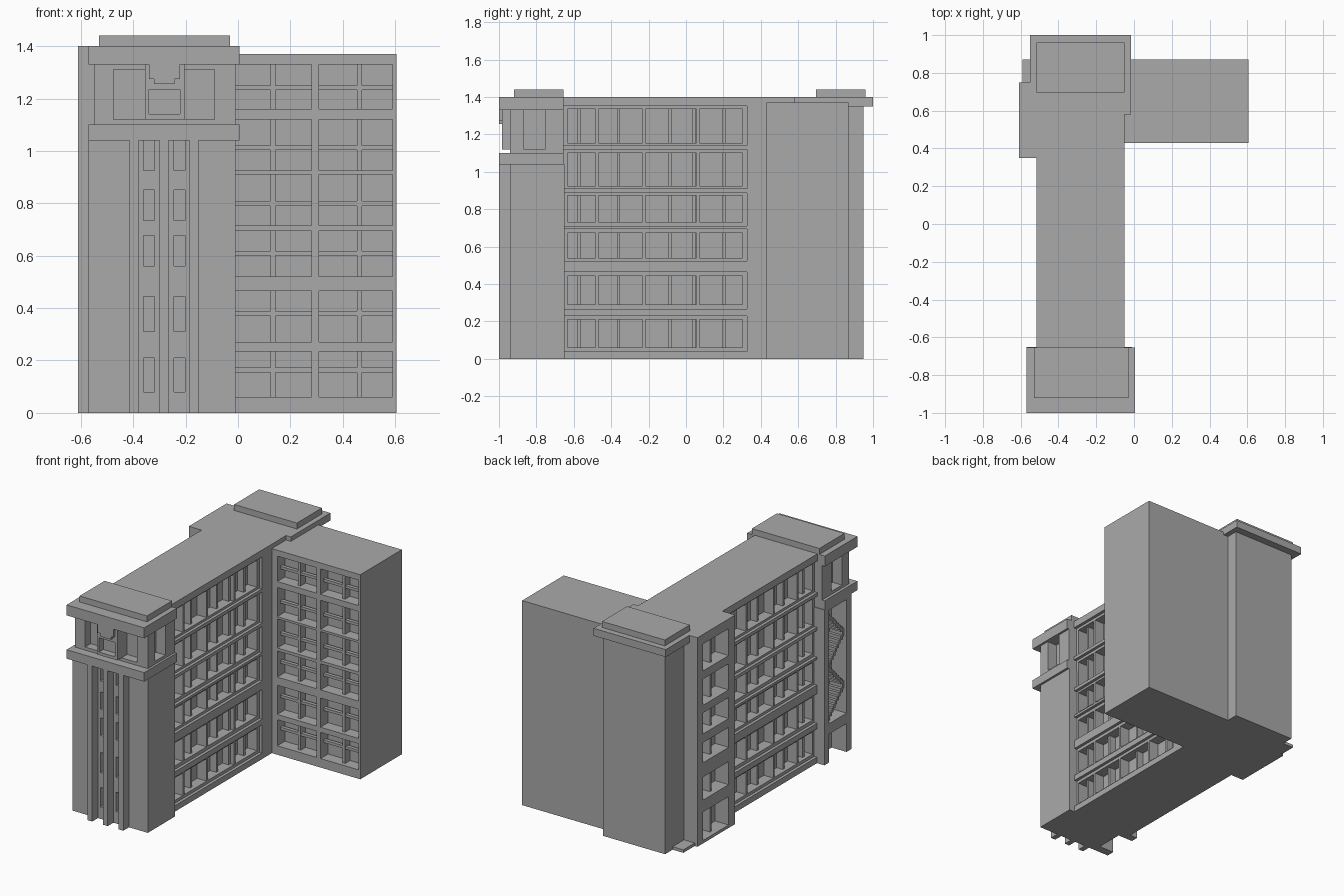
import bpy, bmesh
from mathutils import Vector

if "Cube" in bpy.data.objects:
    bpy.data.objects.remove(bpy.data.objects["Cube"])

grey = bpy.data.materials.new("concrete_grey")
grey.use_nodes = True
COLOUR = (0.40, 0.40, 0.40, 1)
grey.diffuse_color = COLOUR
grey.node_tree.nodes["Principled BSDF"].inputs["Base Color"].default_value = COLOUR


def build(name, boxes):
    """One object from boxes given as (x0, x1, y0, y1, z0, z1)."""
    bm = bmesh.new()
    for b in boxes:
        lo, hi = Vector(b[0::2]), Vector(b[1::2])
        cube = bmesh.ops.create_cube(bm, size=1)["verts"]
        for v in cube:
            v.co = (lo + hi) / 2 + v.co * (hi - lo)
    mesh = bpy.data.meshes.new(name)
    bm.to_mesh(mesh)
    bm.free()
    mesh.materials.append(grey)
    obj = bpy.data.objects.new(name, mesh)
    bpy.context.collection.objects.link(obj)
    return obj


def gaps(spans, lo, hi):
    """The solid stretches left between openings."""
    edges = [lo] + [e for s in spans for e in s] + [hi]
    return [(a, b) for a, b in zip(edges[0::2], edges[1::2]) if b - a > 1e-4]


def layer(axis, face, out, u, z, d0, d1):
    """Box on a wall: u along it, d measured inward from its face."""
    a, b = sorted((face - out * d0, face - out * d1))
    return (a, b, *u, *z) if axis == "x" else (*u, a, b, *z)


def facade(name, axis, face, out, urange, zrange, cols, rows, depth, posts=(), rails=()):
    """Wall layer pierced by a grid of openings, with set-back posts and rails."""
    boxes = [layer(axis, face, out, u, zrange, 0, depth) for u in gaps(cols, *urange)]
    for u in cols:
        boxes += [layer(axis, face, out, u, z, 0, depth) for z in gaps(rows, *zrange)]
        boxes += [layer(axis, face, out, u, (z, z + 0.018), depth * 0.4, depth * 0.7) for z in rails]
    for p in posts:
        boxes.append(layer(axis, face, out, (p, p + 0.018), zrange, depth * 0.35, depth))
    return build(name, boxes)


# Main slab: solid core, balcony walls both sides, projecting ledges
ROWS = [(.06, .21), (.29, .444), (.54, .674), (.733, .874), (.925, 1.10), (1.155, 1.335)]
BAYS = [(-.634, -.484), (-.468, -.232), (-.217, .056), (.072, .302)]
POSTS = (-.58, -.37, -.095, .036, .195)
LEDGES = [(0, .04), (.23, .267), (.465, .523), (.695, .711), (.888, .91), (1.118, 1.14), (1.353, 1.40)]
build("main_core", [(-.425, -.14, -.66, .33, 0, 1.40)])
for side, face, out in (("left", -.07, 1), ("right", -.495, -1)):
    facade(side + "_balconies", "x", face, out, (-.66, .325), (0, 1.40), BAYS, ROWS, .07, POSTS)
    build(side + "_ledges", [layer("x", face + out * .02, out, (-.66, .35), z, 0, .03) for z in LEDGES])

# Rear tower with overhanging roof
build("rear_tower", [(-.51, -.05, .325, .95, 0, 1.40)])
build("rear_roof", [(-.55, -.015, .58, 1.0, 1.35, 1.40)])
build("rear_roof_cap", [(-.515, -.05, .695, .96, 1.40, 1.44)])

# Loggia block on the right side
LOGGIA_ROWS = [(.02, .21)] + ROWS[1:]
facade("loggia_block", "x", -.61, -1, (.35, .75), (0, 1.40), [(.42, .69)], LOGGIA_ROWS, .10, (.55,))
build("entrance_steps", [(-.59, -.50, .75, .87, 0, .02)])

# Side wing with railed loggias
WING_ROWS = [(.06, .235), (.27, .465), (.52, .695), (.715, .91), (.925, 1.12), (1.16, 1.33)]
WING_RAILS = (.155, .37, .60, .79, 1.003, 1.232)
build("wing_core", [(-.05, .605, .51, .87, 0, 1.37)])
facade("wing_loggias", "y", .43, -1, (-.05, .605), (0, 1.37), [(-.01, .28), (.31, .59)],
       WING_ROWS, .08, (.125, .455), WING_RAILS)

# Front tower shaft: window strips, ribs and an open stairwell
TOWER_WINDOWS = [(.08, .21), (.31, .445), (.56, .677), (.735, .85), (.925, 1.04)]
build("tower_core", [(-.46, -.01, -.91, -.65, 0, 1.04)])
facade("tower_front", "y", -.94, -1, (-.57, -.01), (0, 1.04),
       [(-.36, -.318), (-.245, -.203)], TOWER_WINDOWS, .03)
build("tower_ribs", [(x, x + .035, -1.0, -.93, 0, 1.04) for x in (-.415, -.30, -.185)])
facade("stairwell_wall", "x", -.57, -1, (-.91, -.65), (0, 1.04),
       [(-.885, -.70)], [(0, .19), (.26, 1.02)], .11)

# Zigzag stairs, four flights
steps = []
FLIGHTS, STEPS, RISE, RUN = 4, 9, .0195, .0185
for f in range(FLIGHTS):
    for i in range(STEPS):
        k = i if f % 2 else STEPS - 1 - i
        y, z = -.88 + k * RUN, .27 + (f * STEPS + i) * RISE
        steps.append((-.555, -.46, y, y + RUN, z, z + RISE * 1.5))
build("stairs", steps)

# Tower cornice, lantern storey and roof
build("tower_cornice", [(-.57, .005, -1.0, -.655, 1.04, 1.10)])
build("lantern_core", [(-.48, -.08, -.88, -.66, 1.10, 1.33)])
facade("lantern_front", "y", -.94, -1, (-.55, -.01), (1.10, 1.33),
       [(-.475, -.355), (-.205, -.09)], [(1.12, 1.31)], .06)
for side, face, out in (("left", -.01, 1), ("right", -.55, -1)):
    facade("lantern_" + side, "x", face, out, (-.94, -.655), (1.10, 1.33),
           [(-.865, -.755)], [(1.12, 1.33)], .07)
build("tower_roof", [(-.57, .005, -1.0, -.655, 1.33, 1.40)])
build("tower_roof_cap", [(-.53, -.03, -.92, -.655, 1.40, 1.44)])

# Central bay of the lantern with window and cross-shaped medallion
facade("lantern_bay", "y", -.985, -1, (-.355, -.205), (1.12, 1.33),
       [(-.34, -.222)], [(1.14, 1.235)], .05)
build("medallion", [(-.34, -.222, -1.0, -.98, 1.275, 1.335), (-.32, -.242, -1.0, -.98, 1.255, 1.355)])
